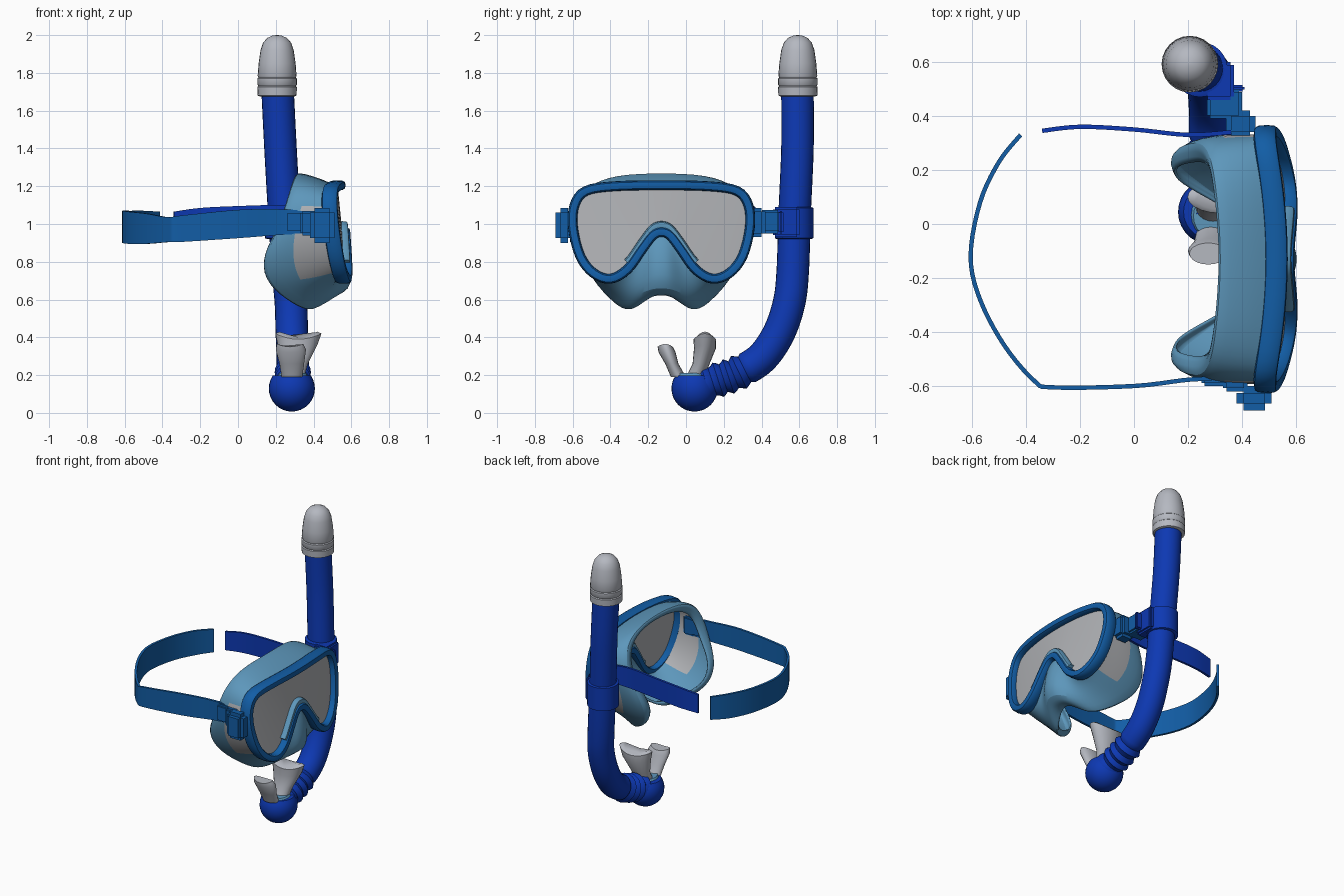
import bpy, bmesh, math
from mathutils import Vector

if "Cube" in bpy.data.objects:
    bpy.data.objects.remove(bpy.data.objects["Cube"])

MID = -0.13  # mask symmetry plane in y


def material(name, rgb):
    m = bpy.data.materials.new(name)
    m.use_nodes = True
    m.diffuse_color = (*rgb, 1)
    m.node_tree.nodes["Principled BSDF"].inputs["Base Color"].default_value = (*rgb, 1)
    return m


ROYAL = material("royal blue", (0.004, 0.04, 0.45))
BLUE = material("strap blue", (0.006, 0.11, 0.38))
LIGHT = material("light blue silicone", (0.11, 0.31, 0.50))
GREY = material("pale grey", (0.46, 0.48, 0.53))
GLASS = material("lens grey", (0.43, 0.44, 0.46))


def finish(name, bm, *mats, angle=40):
    bmesh.ops.recalc_face_normals(bm, faces=bm.faces)
    me = bpy.data.meshes.new(name)
    bm.to_mesh(me)
    bm.free()
    ob = bpy.data.objects.new(name, me)
    bpy.context.collection.objects.link(ob)
    for m in mats:
        me.materials.append(m)
    bpy.ops.object.select_all(action='DESELECT')
    ob.select_set(True)
    bpy.context.view_layer.objects.active = ob
    bpy.ops.object.shade_smooth_by_angle(angle=math.radians(angle))
    return ob


def loft(name, rings, *mats, closed=False, ring_closed=True, caps=True, rule=None, angle=40):
    """Skin a list of equal rings; rule(ring, column) picks a material."""
    bm = bmesh.new()
    vs = [[bm.verts.new(p) for p in r] for r in rings]
    n = len(rings[0])
    for i in range(len(rings) if closed else len(rings) - 1):
        a, b = vs[i], vs[(i + 1) % len(vs)]
        for j in range(n if ring_closed else n - 1):
            k = (j + 1) % n
            f = bm.faces.new((a[j], a[k], b[k], b[j]))
            f.material_index = rule(i, j) if rule else 0
    if caps and ring_closed and not closed:
        bm.faces.new(vs[0])
        bm.faces.new(vs[-1])
    return finish(name, bm, *mats, angle=angle)


def spline(pts, steps=5, closed=False):
    """Catmull-Rom resampling."""
    p = [Vector(q) for q in pts]
    n = len(p)
    pick = (lambda i: p[i % n]) if closed else (lambda i: p[max(0, min(n - 1, i))])
    out = []
    for i in range(n if closed else n - 1):
        a, b, c, d = (pick(i + k) for k in (-1, 0, 1, 2))
        for s in range(steps):
            t = s / steps
            out.append(0.5 * (2 * b + (c - a) * t + (2 * a - 5 * b + 4 * c - d) * t * t
                              + (3 * b - a - 3 * c + d) * t ** 3))
    return out if closed else out + [p[-1]]


def ellipse(c, rx, ry, n=20):
    return [(c[0] + rx * math.cos(2 * math.pi * k / n),
             c[1] + ry * math.sin(2 * math.pi * k / n), c[2]) for k in range(n)]


def tube(name, path, radius, mat, n=20):
    """Round tube; radius(i) may vary along the path."""
    rings = []
    for i, p in enumerate(path):
        t = (path[min(i + 1, len(path) - 1)] - path[max(i - 1, 0)]).normalized()
        a = Vector((1, 0, 0))
        a = (a - t * a.dot(t)).normalized()
        b = t.cross(a)
        w = [2 * math.pi * k / n for k in range(n)]
        rings.append([p + radius(i) * (a * math.cos(v) + b * math.sin(v)) for v in w])
    return loft(name, rings, mat)


def box(name, lo, hi, mat, bevel=0.012):
    bm = bmesh.new()
    bmesh.ops.create_cube(bm, size=1)
    for v in bm.verts:
        v.co = [(l + h) / 2 + c * (h - l) for l, h, c in zip(lo, hi, v.co)]
    bmesh.ops.bevel(bm, geom=bm.edges[:], offset=bevel, segments=2, affect='EDGES')
    return finish(name, bm, mat)


def mirrored(half):
    return half + [(-q[0], *q[1:]) for q in reversed(half[1:-1])]


def front_x(u, z):
    return 0.565 - 0.25 * u * u - 0.1 * (z - 0.95)


# Mask outline: half profile (sideways, height) from top centre to nose arch
outline = [(0, 1.205), (.25, 1.2), (.4, 1.175), (.46, 1.1), (.468, .98), (.43, .83),
           (.36, .74), (.27, .71), (.18, .76), (.1, .87), (.045, .94), (0, .957)]
loop = spline([(u, z, 0) for u, z in mirrored(outline)], 4, True)


def frame_sweep(name, pts, half_x, half_n, dx, dz, mat, closed):
    rings, n = [], len(pts)
    for i, p in enumerate(pts):
        a, b = (pts[i - 1], pts[(i + 1) % n]) if closed else (pts[max(i - 1, 0)], pts[min(i + 1, n - 1)])
        t = (b - a).normalized()
        ring = []
        for k in range(12):
            w = 2 * math.pi * k / 12
            c, s = math.cos(w), math.sin(w)
            e = half_n * math.copysign(abs(c) ** .6, c)
            x = front_x(p.x, p.y) + dx + half_x * math.copysign(abs(s) ** .6, s)
            ring.append((x, MID + p.x + t.y * e, p.y + dz - t.x * e))
        rings.append(ring)
    return loft(name, rings, mat, closed=closed)


frame_sweep("lens_frame", loop, .042, .026, -.012, 0, BLUE, True)
arch = [p for p in loop if abs(p.x) < .2 and p.y < 1]
frame_sweep("nose_arch_lip", arch, .03, .022, -.012, .036, LIGHT, False)

# Front lens: strips between the upper and lower outline
upper = spline([(u, z, 0) for u, z in outline[:5]], 7)
lower = spline([(u, z, 0) for u, z in reversed(outline[4:])], 4)
strip = [[(front_x(p.x, p.y) - .012, MID + s * p.x, p.y) for p in (a, b)]
         for s, pairs in ((-1, list(zip(upper, lower))[::-1]), (1, list(zip(upper, lower))[1:]))
         for a, b in pairs]
loft("front_lens", strip, GLASS, ring_closed=False)

# Skirt: middle and rear rings as (sideways, height, depth)
middle = [(0, 1.25, .42), (.25, 1.245, .41), (.41, 1.2, .38), (.46, 1.1, .34),
          (.465, .97, .3), (.43, .82, .29), (.36, .69, .34), (.27, .63, .42),
          (.17, .6, .48), (.1, .62, .56), (.05, .625, .605), (0, .625, .615)]
rear = [(0, 1.285, .3), (.25, 1.275, .28), (.39, 1.21, .26), (.44, 1.1, .23),
        (.44, .98, .19), (.42, .84, .11), (.36, .69, .11), (.28, .58, .23),
        (.19, .505, .36), (.11, .56, .41), (.05, .61, .43), (0, .62, .44)]
first = [(u, z, front_x(u, z) - .015) for u, z in outline]
bulge = []
for i, (a, b) in enumerate(zip(first, middle)):
    q = Vector(a).lerp(Vector(b), .35)
    q.z += .03 if i >= 10 else 0
    bulge.append(tuple(q))
seal = [(u * .82, .9 + (z - .9) * .86, x + .035) for u, z, x in rear]
rings = [[(x, MID + u, z) for u, z, x in mirrored(h)] for h in (first, bulge, middle, rear, seal)]
side_columns = {3, 4, 5, 16, 17, 18}
skirt = loft("face_skirt", rings, LIGHT, GLASS, caps=False, angle=60,
             rule=lambda i, j: int(i < 2 and j in side_columns))
sub = skirt.modifiers.new("smooth", 'SUBSURF')
sub.levels = sub.render_levels = 2
thick = skirt.modifiers.new("thickness", 'SOLIDIFY')
thick.thickness = .01


# Straps: points are (x, y, centre height, half height)
def strap(name, pts, mat):
    path = spline([p[:3] for p in pts], 5)
    halves = spline([(p[3], 0, 0) for p in pts], 5)
    rings = []
    for i, p in enumerate(path):
        t = path[min(i + 1, len(path) - 1)] - path[max(i - 1, 0)]
        n = Vector((-t.y, t.x, 0)).normalized() * .008
        h = Vector((0, 0, halves[i].x))
        rings.append([p - n - h, p + n - h, p + n + h, p - n + h])
    loft(name, rings, mat)


strap("long_strap", [(.38, -.575, 1.01, .06), (.22, -.575, 1.01, .068), (0, -.6, 1.0, .075),
                     (-.3, -.605, .975, .07), (-.37, -.58, .97, .066), (-.48, -.45, .975, .08),
                     (-.57, -.28, .98, .085), (-.605, -.12, .985, .085), (-.57, .08, .985, .085),
                     (-.5, .23, .985, .085), (-.42, .33, .985, .08)], BLUE)
strap("short_strap", [(.36, .34, 1.03, .06), (.2, .33, 1.03, .07), (0, .35, 1.025, .07),
                      (-.2, .36, 1.015, .07), (-.34, .345, 1.0, .065)], ROYAL)

# Buckles on both sides of the frame
box("right_buckle", (.38, -.69, .9), (.51, -.6, 1.085), BLUE, .025)
box("right_strap_keeper", (.25, -.6, .95), (.36, -.555, 1.07), BLUE)
box("right_buckle_link", (.33, -.62, .94), (.42, -.56, 1.07), BLUE)
box("left_buckle", (.34, .32, .93), (.45, .42, 1.085), BLUE, .02)
box("left_buckle_link", (.27, .39, .95), (.4, .5, 1.075), BLUE)

# Snorkel tube, with corrugated lower end
path = spline([(.21, .59, 1.7), (.225, .59, 1.4), (.245, .575, 1.05), (.265, .565, .75),
               (.28, .545, .58), (.285, .49, .42), (.29, .4, .29), (.29, .28, .215),
               (.29, .17, .175), (.29, .06, .14)], 8)
count = len(path)
tube("snorkel_tube", path,
     lambda i: .086 + (.01 * math.sin(i * 1.6) if i > count - 20 else 0), ROYAL, 24)

# Bulb at the mouth end, flattened on top
bm = bmesh.new()
bmesh.ops.create_uvsphere(bm, u_segments=28, v_segments=16, radius=.122)
for v in bm.verts:
    v.co = (v.co.x + .285, v.co.y + .045, min(v.co.z, .07) + .129)
finish("mouth_bulb", bm, ROYAL)
loft("bulb_collar", [ellipse((.29, .035, .19), .085, .09), ellipse((.29, .03, .21), .07, .08)], LIGHT)

# Bite tabs: (x, y, z, half width, half thickness, rise of outer corners)
tabs = {"large_bite_tab": [(.29, .05, .19, .06, .05, 0), (.3, .08, .26, .07, .045, 0),
                           (.315, .1, .34, .105, .058, .02), (.32, .1, .39, .122, .06, .03),
                           (.32, .1, .4, .1, .045, .03)],
        "small_bite_tab": [(.285, -.04, .19, .055, .04, 0), (.285, -.075, .26, .065, .035, 0),
                           (.28, -.1, .32, .08, .045, .015), (.275, -.11, .35, .07, .04, .015)]}
for name, sections in tabs.items():
    loft(name, [[(p[0], p[1], p[2] + rise * ((p[0] - x) / rx) ** 2)
                 for p in ellipse((x, y, z), rx, ry)]
                for x, y, z, rx, ry, rise in sections], GREY)

# Snorkel holder ring and its clip
loft("snorkel_holder", [ellipse((.245, .572, z), r, r, 24) for z, r in
                        ((.92, .09), (.925, .102), (1.085, .102), (1.09, .09))], ROYAL)
box("holder_clip", (.26, .46, .93), (.37, .6, 1.09), ROYAL)
box("holder_clip_tongue", (.34, .49, .95), (.41, .515, 1.07), ROYAL, .008)

# Dry top cap with grooves
cap = [(1.675, .09), (1.68, .103), (1.725, .105), (1.73, .099), (1.738, .105), (1.77, .105),
       (1.775, .099), (1.785, .103), (1.85, .098), (1.92, .088), (1.96, .074), (1.985, .052),
       (1.997, .025), (2.0, .004)]
loft("snorkel_cap", [ellipse((.207, .592, z), r, r, 24) for z, r in cap], GREY)
